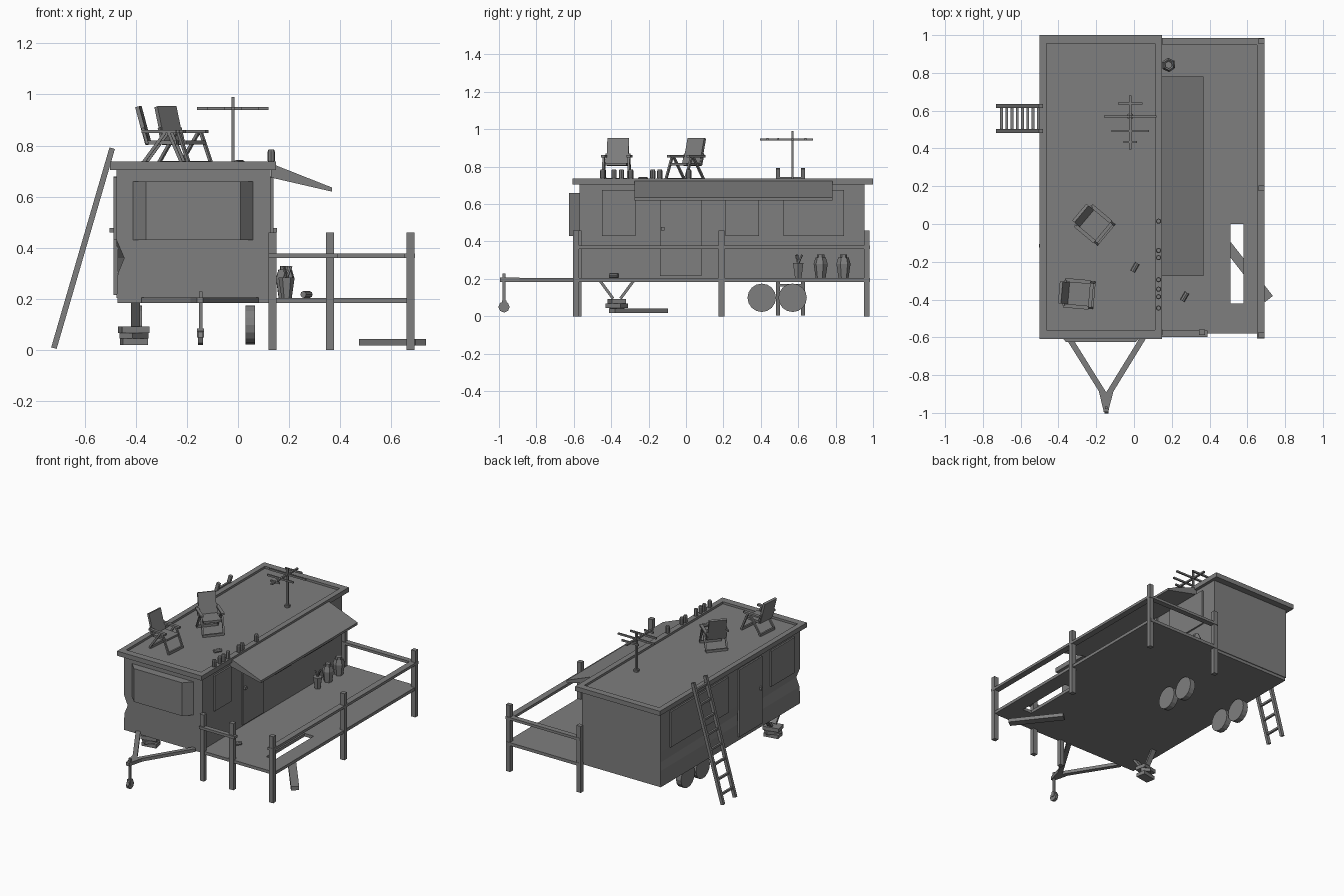
import bpy
from math import radians, cos, sin, pi
from mathutils import Vector, Matrix

# Dark grey used for every part
GREY = bpy.data.materials.new("dark_grey")
GREY.diffuse_color = (0.21, 0.21, 0.21, 1)


def mesh(name, verts, faces, mat=None):
    me = bpy.data.meshes.new(name)
    me.from_pydata([mat @ Vector(v) if mat else v for v in verts], [], faces)
    me.materials.append(GREY)
    me.update()
    ob = bpy.data.objects.new(name, me)
    bpy.context.collection.objects.link(ob)
    return ob


def loft(name, rings, mat=None):
    """Closed solid through rings with equal point counts (bottom to top, counter-clockwise)."""
    n = len(rings[0])
    verts = [p for r in rings for p in r]
    faces = [tuple(reversed(range(n))), tuple(range(len(verts) - n, len(verts)))]
    for k in range(len(rings) - 1):
        for i in range(n):
            j = (i + 1) % n
            faces.append((k * n + i, k * n + j, k * n + n + j, k * n + n + i))
    return mesh(name, verts, faces, mat)


def rect(x0, x1, y0, y1, z):
    return [(x0, y0, z), (x1, y0, z), (x1, y1, z), (x0, y1, z)]


def box(name, x0, x1, y0, y1, z0, z1, mat=None):
    return loft(name, [rect(x0, x1, y0, y1, z0), rect(x0, x1, y0, y1, z1)], mat)


def bar(name, a, b, w, t, mat=None):
    """Rectangular bar from a to b; w is the sideways width, t the other thickness."""
    a, b = Vector(a), Vector(b)
    d = (b - a).normalized()
    up = Vector((0, 0, 1)) if abs(d.z) < 0.99 else Vector((0, 1, 0))
    s = d.cross(up).normalized() * w / 2
    u = s.cross(d).normalized() * t / 2
    return loft(name, [[p - s - u, p + s - u, p + s + u, p - s + u][::-1] for p in (a, b)], mat)


def turned(name, profile, n, mat):
    """Profile of (radius, height) turned around the local z axis."""
    return loft(name, [[(r * cos(2 * pi * i / n), r * sin(2 * pi * i / n), z) for i in range(n)]
                       for r, z in profile], mat)


def place(x, y, z, rot=0, axis='Z'):
    return Matrix.Translation((x, y, z)) @ Matrix.Rotation(radians(rot), 4, axis)


# Trailer body, left side dented at the front corner
rings = []
for z, dent in ((0.205, 0), (0.30, 0.005), (0.36, 0.03), (0.43, 0), (0.71, 0)):
    r = rect(-0.475, 0.127, -0.57, 0.955, z)
    r[0] = (-0.475 + dent, -0.57, z)
    rings.append(r)
loft("trailer_body", rings)
box("chassis", -0.472, 0.127, -0.57, 0.95, 0.185, 0.205)

# Roof with a raised rim
loft("roof", [rect(-0.5, 0.148, -0.608, 1.0, 0.705), rect(-0.5, 0.148, -0.608, 1.0, 0.737),
              rect(-0.463, 0.11, -0.56, 0.955, 0.737), rect(-0.463, 0.11, -0.56, 0.955, 0.722)])

# Front bay window
bay = [(-0.42, -0.56), (-0.36, -0.625), (0.01, -0.625), (0.068, -0.56)]
loft("front_bay_window", [[(x, y, z) for x, y in bay] for z in (0.43, 0.66)])

# Side windows and doors
for y0, y1 in ((-0.45, -0.27), (0.21, 0.39), (0.52, 0.845)):
    box("right_window", 0.12, 0.138, y0, y1, 0.43, 0.675)
for y0, y1 in ((-0.5, -0.24), (0.23, 0.86)):
    box("left_window", -0.486, -0.47, y0, y1, 0.43, 0.675)
box("right_door", 0.12, 0.136, -0.14, 0.082, 0.215, 0.68)
box("left_door", -0.486, -0.47, -0.14, 0.11, 0.215, 0.68)
box("right_door_knob", 0.13, 0.152, -0.133, -0.115, 0.46, 0.478)
box("left_door_knob", -0.503, -0.48, -0.125, -0.107, 0.46, 0.478)

# Awning over the deck
prof = [(0.13, 0.675), (0.368, 0.62), (0.368, 0.636), (0.13, 0.73)]
loft("awning", [[(x, y, z) for x, z in prof] for y in (0.782, -0.275)])

# Deck with a missing board
for x0, x1, y0, y1 in ((0.127, 0.51, -0.58, 0.985), (0.58, 0.685, -0.58, 0.985),
                       (0.51, 0.58, -0.58, -0.42), (0.51, 0.58, 0.0, 0.985)):
    box("deck", x0, x1, y0, y1, 0.184, 0.205)
box("fallen_board", -0.18, 0.18, -0.026, 0.026, 0, 0.025, place(0.604, -0.255, 0.018, -52))

# Deck posts and railings
for x, y in ((0.135, -0.573), (0.36, -0.573), (0.675, -0.588), (0.675, 0.19), (0.675, 0.967), (0.135, 0.967)):
    box("deck_post", x - 0.016, x + 0.016, y - 0.015, y + 0.015, 0, 0.46)
box("side_rail", 0.65, 0.692, -0.605, 0.985, 0.36, 0.378)
box("back_rail", 0.12, 0.692, 0.948, 0.985, 0.36, 0.378)
box("front_rail", 0.12, 0.39, -0.597, -0.565, 0.36, 0.378)

# Wheels
for x in (-0.395, 0.048):
    for y in (0.405, 0.57):
        turned("wheel", [(0.076, -0.019), (0.076, 0.019)], 16, place(x, y, 0.099, 90, 'Y'))

# Tow hitch with jockey wheel
for x in (-0.365, 0.068):
    bar("hitch_arm", (x, -0.57, 0.195), (-0.147, -0.92, 0.195), 0.03, 0.022)
hitch = [(-0.185, -0.89), (-0.16, -0.995), (-0.137, -0.995), (-0.11, -0.89)]
loft("hitch_coupler", [[(x, y, z) for x, y in hitch] for z in (0.184, 0.207)])
box("jockey_leg", -0.153, -0.139, -0.98, -0.966, 0.06, 0.23)
box("jockey_fork", -0.16, -0.132, -0.985, -0.96, 0.05, 0.085)
turned("jockey_wheel", [(0.03, -0.01), (0.03, 0.01)], 8, place(-0.146, -0.973, 0.05, 90, 'Y'))

# Corner support: splayed legs on stacked blocks
for y0, y1 in ((-0.46, -0.39), (-0.28, -0.35)):
    bar("support_leg", (-0.4, y0, 0.19), (-0.4, y1, 0.095), 0.035, 0.015)
for rot, lx, ly, z0, z1 in ((10, 0.05, 0.032, 0.02, 0.045), (-38, 0.032, 0.05, 0.045, 0.068),
                            (12, 0.055, 0.038, 0.068, 0.093)):
    box("support_block", -lx, lx, -ly, ly, z0, z1, place(-0.407, -0.37, 0, rot))

# Ladder leaning on the left side
lo, hi = Vector((-0.72, 0, 0.008)), Vector((-0.492, 0, 0.79))
for y in (0.492, 0.625):
    off = Vector((0, y, 0))
    bar("ladder_rail", lo + off, hi + off, 0.02, 0.022)
for i in range(8):
    p = lo.lerp(hi, 0.08 + i * 0.122)
    bar("ladder_rung", p + Vector((0, 0.492, 0)), p + Vector((0, 0.625, 0)), 0.014, 0.014)

# Aerial
box("aerial_mast", -0.026, -0.014, 0.564, 0.576, 0.72, 0.99)
turned("aerial_foot", [(0.018, 0), (0.018, 0.015)], 8, place(-0.02, 0.57, 0.722))
box("aerial_boom", -0.026, -0.014, 0.395, 0.68, 0.939, 0.951)
for y, h in ((0.638, 0.065), (0.57, 0.14), (0.493, 0.1), (0.435, 0.035)):
    box("aerial_element", -0.02 - h, -0.02 + h, y - 0.005, y + 0.005, 0.94, 0.952)


# Folding chairs, facing local +x
def chair(x, y, rot):
    m = place(x, y, 0.73, rot)
    box("chair_seat", -0.055, 0.065, -0.058, 0.058, 0.075, 0.09, m)
    bar("chair_back", (-0.05, 0, 0.075), (-0.09, 0, 0.222), 0.116, 0.016, m)
    for s in (-0.068, 0.068):
        box("chair_armrest", -0.07, 0.065, s - 0.01, s + 0.01, 0.12, 0.132, m)
        bar("chair_front_leg", (0.035, s, 0.12), (0.085, s, 0.004), 0.011, 0.012, m)
        bar("chair_rear_leg", (0.02, s, 0.12), (-0.065, s, 0.004), 0.011, 0.012, m)
        bar("chair_back_stay", (-0.05, s * 0.9, 0.078), (-0.068, s * 0.9, 0.14), 0.011, 0.011, m)
    for a in (-0.065, 0.085):
        box("chair_foot", a - 0.006, a + 0.006, -0.07, 0.07, -0.007, 0.009, m)


chair(-0.215, 0.0, -40)
chair(-0.30, -0.37, -5)

# Bottles and cans on the roof edge, roof and deck
for y in (0.015, -0.14, -0.178, -0.295, -0.345, -0.385, -0.445):
    turned("can", [(0.012, 0), (0.014, 0.006), (0.014, 0.042), (0.011, 0.05)], 8, place(0.13, y, 0.735))
for x, y, z in ((0.005, -0.23, 0.731), (0.268, -0.385, 0.218)):
    turned("fallen_can", [(0.013, -0.025), (0.013, 0.025)], 8,
           place(x, y, z, -30) @ Matrix.Rotation(pi / 2, 4, 'X'))

# Flower pot and full sacks on the deck
turned("pot", [(0.02, 0), (0.032, 0.08)], 6, place(0.19, 0.6, 0.205))
for dx, dy in ((0.01, 0.02), (-0.01, -0.012), (0.018, -0.005)):
    bar("plant_stem", (0.19, 0.6, 0.28), (0.19 + dx, 0.6 + dy, 0.328), 0.008, 0.008)
for x, y, rot in ((0.185, 0.72, 20), (0.183, 0.842, 35)):
    turned("sack", [(0.027, 0), (0.038, 0.075), (0.028, 0.11), (0.02, 0.105), (0.02, 0.125)], 6,
           place(x, y, 0.205, rot))
